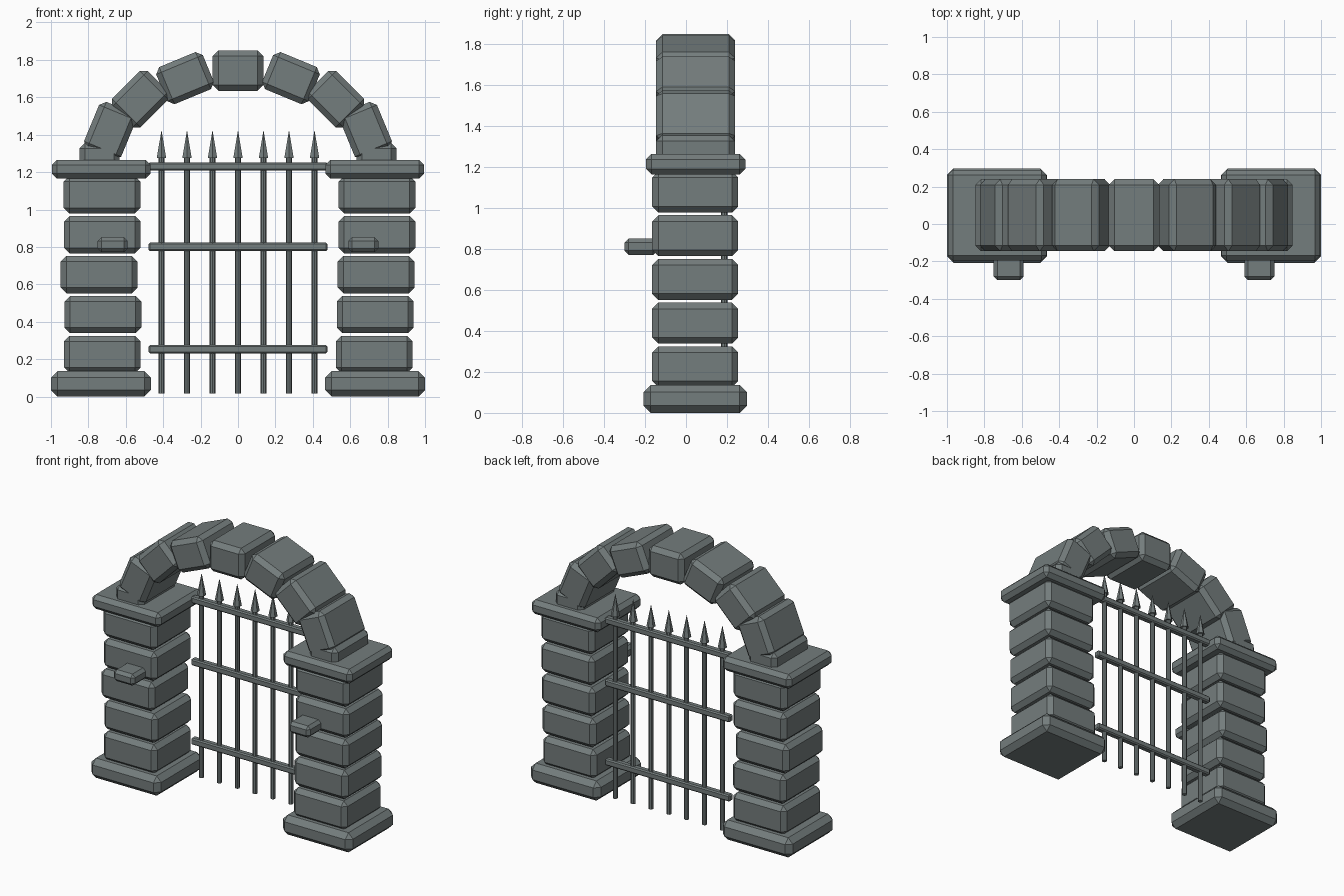
import bpy
import bmesh
import math
from mathutils import Matrix

cube = bpy.data.objects.get("Cube")
if cube:
    bpy.data.objects.remove(cube, do_unlink=True)

stone = bpy.data.materials.new("slate_grey")
stone.use_nodes = True
COLOUR = (0.175, 0.205, 0.205, 1)
stone.diffuse_color = COLOUR
stone.node_tree.nodes["Principled BSDF"].inputs["Base Color"].default_value = COLOUR


def add_object(name, bm, location, turn=0):
    """Turn a bmesh into a flat shaded object, rotated about y."""
    mesh = bpy.data.meshes.new(name)
    bm.to_mesh(mesh)
    bm.free()
    mesh.materials.append(stone)
    obj = bpy.data.objects.new(name, mesh)
    obj.location = location
    obj.rotation_euler.y = turn
    bpy.context.collection.objects.link(obj)
    return obj


def block(name, location, size, chamfer, turn=0):
    """Box with a single flat chamfer on every edge."""
    bm = bmesh.new()
    bmesh.ops.create_cube(bm, size=1, matrix=Matrix.Diagonal((*size, 1)))
    bmesh.ops.bevel(bm, geom=bm.edges[:], offset=chamfer, segments=1,
                    affect='EDGES', profile=0.5)
    return add_object(name, bm, location, turn)


def rod(name, x, y, bottom, top, r_bottom, r_top, sides):
    """Upright prism or spike between two heights."""
    bm = bmesh.new()
    bmesh.ops.create_cone(bm, cap_ends=True, segments=sides, radius1=r_bottom,
                          radius2=r_top, depth=top - bottom)
    bmesh.ops.remove_doubles(bm, verts=bm.verts[:], dist=0.0001)
    return add_object(name, bm, (x, y, (bottom + top) / 2))


# Pillars: plinth, five loose courses, cap and a small projecting stone
courses = {"left": (0.728, 0.733, 0.738, 0.743, 0.743),
           "right": (-0.725, -0.722, -0.743, -0.725, -0.727)}
for side, centres in courses.items():
    s = 1 if side == "left" else -1
    block(f"{side}_plinth", (s * 0.733, 0.045, 0.068), (0.534, 0.505, 0.136), 0.035)
    for i, x in enumerate(centres):
        block(f"{side}_pillar_stone_{i + 1}", (x, 0.045, 0.225 + i * 0.2135),
              (0.41, 0.42, 0.2), 0.03)
    block(f"{side}_cap", (s * 0.731, 0.047, 1.215), (0.528, 0.485, 0.1), 0.027)
    block(f"{side}_bracket", (s * 0.67, -0.22, 0.812), (0.16, 0.16, 0.08), 0.02)

# Arch: stones set round a flattened half circle
STONES = 9
for i in range(STONES):
    a = math.pi * (i / (STONES - 1) - 0.5)
    block(f"arch_stone_{i + 1}",
          (0.74 * math.sin(a), 0.047, 1.222 + 0.52 * math.cos(a)),
          (0.27, 0.385, 0.215), 0.03, a)

# Gate: rails, bars and spear tips
GATE_Y = 0.187
for name, z in (("lower", 0.253), ("middle", 0.8), ("upper", 1.23)):
    block(f"{name}_rail", (0, GATE_Y, z), (0.956, 0.045, 0.045), 0.008)
for i in range(7):
    x = (i - 3) * 0.1364
    rod(f"gate_bar_{i + 1}", x, GATE_Y, 0.015, 1.285, 0.016, 0.016, 8)
    rod(f"spear_tip_{i + 1}", x, GATE_Y, 1.275, 1.425, 0.029, 0, 6)
